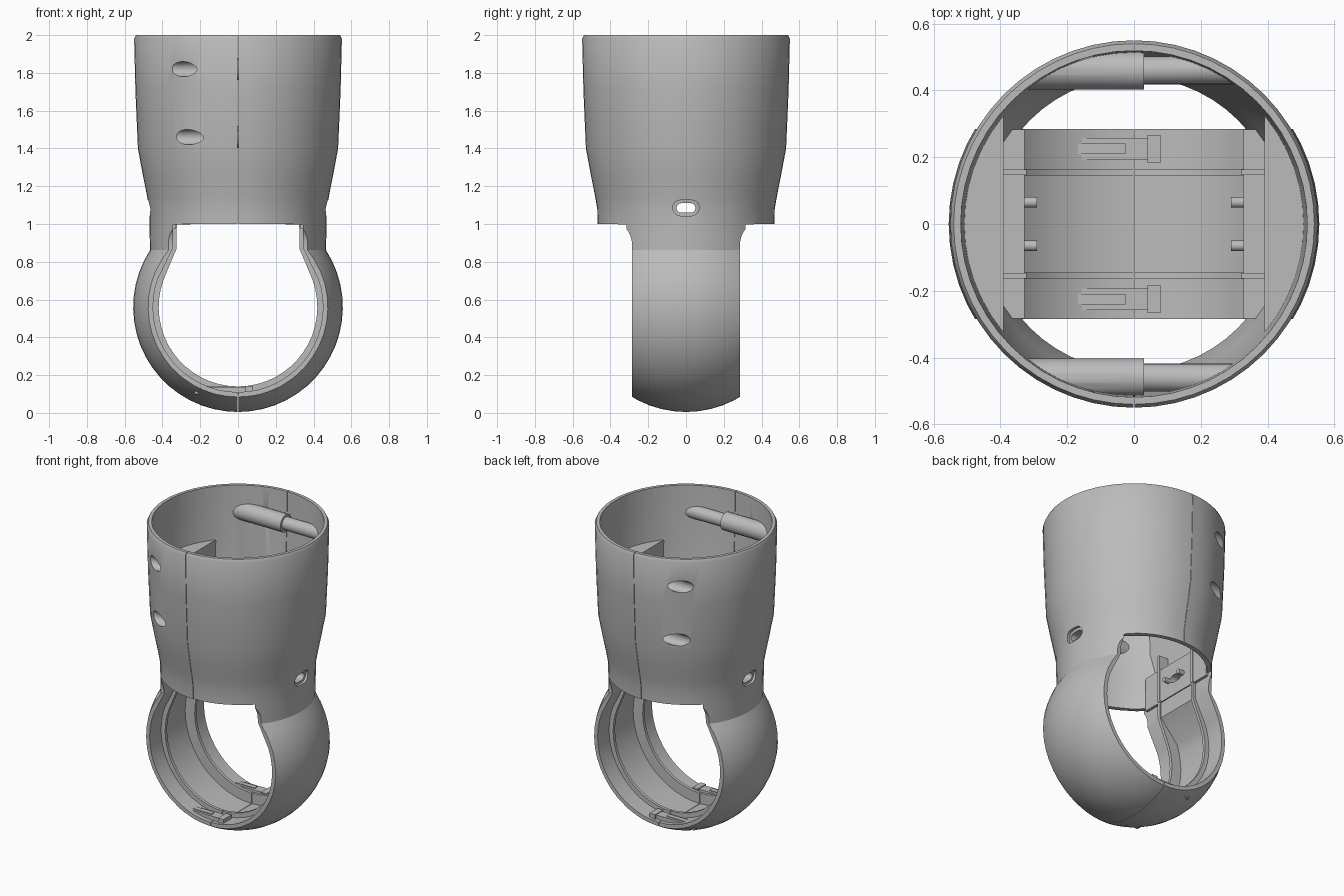
import bpy, bmesh, math
from mathutils import Matrix

cube = bpy.data.objects.get("Cube")
if cube:
    bpy.data.objects.remove(cube)

grey = bpy.data.materials.new("plain_grey")
grey.use_nodes = True
grey.diffuse_color = (0.5, 0.5, 0.5, 1)
grey.node_tree.nodes["Principled BSDF"].inputs["Base Color"].default_value = (0.5, 0.5, 0.5, 1)

RING_Z, BALL_R, HALF_Y = 0.56, 0.555, 0.285


def from_bmesh(name, bm):
    bmesh.ops.recalc_face_normals(bm, faces=bm.faces)
    mesh = bpy.data.meshes.new(name)
    bm.to_mesh(mesh)
    bm.free()
    mesh.materials.append(grey)
    ob = bpy.data.objects.new(name, mesh)
    bpy.context.collection.objects.link(ob)
    return ob


def lathe(name, profile, steps=56):
    """Closed solid of revolution; both profile ends are closed on the z axis."""
    bm = bmesh.new()
    pts = [(0, profile[0][1])] + profile + [(0, profile[-1][1])]
    verts = [bm.verts.new((r, 0, z)) for r, z in pts]
    edges = [bm.edges.new(pair) for pair in zip(verts, verts[1:])]
    bmesh.ops.spin(bm, geom=verts + edges, axis=(0, 0, 1), cent=(0, 0, 0),
                   angle=math.tau, steps=steps, use_duplicate=False)
    bmesh.ops.remove_doubles(bm, verts=bm.verts, dist=0.0005)
    return from_bmesh(name, bm)


def prism(name, outline, axis, low, high):
    """Extrude an outline along x (points are y, z) or along y (points are x, z)."""
    bm = bmesh.new()
    place = (lambda a, b: (low, a, b)) if axis == "x" else (lambda a, b: (a, low, b))
    face = bm.faces.new([bm.verts.new(place(a, b)) for a, b in outline])
    new = bmesh.ops.extrude_face_region(bm, geom=[face])["geom"]
    shift = (high - low, 0, 0) if axis == "x" else (0, high - low, 0)
    bmesh.ops.translate(bm, vec=shift, verts=[v for v in new if isinstance(v, bmesh.types.BMVert)])
    return from_bmesh(name, bm)


def box(name, x, y, z):
    return prism(name, [(y[0], z[0]), (y[1], z[0]), (y[1], z[1]), (y[0], z[1])], "x", *x)


def rod(name, radius, x0, x1, y, z):
    bm = bmesh.new()
    turn = Matrix.Translation(((x0 + x1) / 2, y, z)) @ Matrix.Rotation(math.pi / 2, 4, "Y")
    bmesh.ops.create_cone(bm, cap_ends=True, segments=24, radius1=radius, radius2=radius,
                          depth=x1 - x0, matrix=turn)
    return from_bmesh(name, bm)


def stadium(name, half_w, half_h, x0, x1):
    n, pts = 8, []
    for side, start in ((1, -90), (-1, 90)):
        for i in range(n + 1):
            a = math.radians(start + 180 * i / n)
            pts.append((side * (half_w - half_h) + half_h * math.cos(a), 1.085 + half_h * math.sin(a)))
    return prism(name, pts, "x", x0, x1)


def carve(ob, cutter, operation="DIFFERENCE"):
    mod = ob.modifiers.new("cut", "BOOLEAN")
    mod.operation, mod.solver, mod.object = operation, "EXACT", cutter
    cutter.hide_render = True
    bpy.context.view_layer.update()
    mesh = bpy.data.meshes.new_from_object(ob.evaluated_get(bpy.context.evaluated_depsgraph_get()))
    ob.modifiers.clear()
    ob.data = mesh


def bore(name, radius, half_x, y0, y1):
    """Round opening that straightens into a neck at the top."""
    pts = [(half_x, 0.997), (half_x, 0.87)]
    for i in range(33):
        a = math.radians(20 - 220 * i / 32)
        pts.append((radius * math.cos(a), RING_Z + radius * math.sin(a)))
    pts += [(-half_x, 0.87), (-half_x, 0.997)]
    return prism(name, pts, "y", y0, y1)


# Outer skin: ball below, neck and flared cup above
ball = []
for i in range(1, 19):
    a = math.radians(-90 + 123 * i / 18)
    ball.append((BALL_R * math.cos(a), RING_Z + BALL_R * math.sin(a)))
ball[0:0] = [(0.001, RING_Z - BALL_R)]
cup = [(0.468, 0.95), (0.47, 1.08), (0.482, 1.15), (0.502, 1.25), (0.53, 1.4),
       (0.543, 1.7), (0.55, 1.98), (0.54, 2.0)]
body = lathe("shell", ball + cup)

# Helper solids: cup hollow and a skin limit for inner parts
hollow = lathe("hollow", [(0.44, 0.99), (0.44, 1.1), (0.472, 1.25), (0.5, 1.4), (0.522, 2.1)])
limit = lathe("limit", [(0.45, 0.8), (0.455, 1.1), (0.487, 1.25), (0.515, 1.4), (0.533, 1.99)])

# Cut away the front and back of the ball, with filleted shoulders
side_cutters = []
for s in (-1, 1):
    pts = [(HALF_Y, -0.1)]
    for i in range(9):
        a = math.radians(180 - 90 * i / 8)
        pts.append((HALF_Y + 0.085 * (1 + math.cos(a)), 0.885 + 0.115 * math.sin(a)))
    pts += [(0.8, 1.0), (0.8, -0.1)]
    side_cutters.append(prism("side_cutter", [(s * y, z) for y, z in pts], "x", -1, 1))

# Openings through the ring; the narrow part left between them forms two ribs
cutters = [hollow] + side_cutters + [
    bore("bore", 0.42, 0.325, -0.7, 0.7),
    bore("front_step", 0.45, 0.345, -0.8, -0.165),
    bore("back_step", 0.45, 0.345, 0.165, 0.8),
    bore("middle_groove", 0.49, 0.335, -0.145, 0.145)]
slot = stadium("slot", 0.05, 0.025, -1, 1)
recesses = [stadium("recess", 0.07, 0.042, *sorted((s * 0.445, s * 0.7))) for s in (-1, 1)]
seam = box("seam", (-0.0015, 0.0015), (-1, 1), (-0.1, 2.1))

# Screw channels: wide head side on -x, narrow thread side on +x
parts, holes = [], []
for s, side in ((-1, "front"), (1, "back")):
    for z, level in ((1.82, "upper"), (1.46, "lower")):
        holes.append(rod("screw_hole", 0.04, -0.8, -0.13, s * 0.46, z))
        for label, r, x0, x1 in (("head", 0.058, -0.5, 0.03), ("thread", 0.042, 0.02, 0.5)):
            part = rod(f"{side}_{level}_{label}_channel", r, x0, x1, s * 0.46, z)
            carve(part, limit, "INTERSECT")
            if label == "head":
                carve(part, holes[-1])
            parts.append(part)

for cutter in cutters + recesses + [slot, seam] + holes:
    carve(body, cutter)
parts.append(body)

# Inner side blocks, ledges and locating pegs
for s, side in ((-1, "right"), (1, "left")):
    mount = box(f"{side}_mount_block", sorted((s * 0.328, s * 0.6)), (-0.283, 0.283), (0.975, 1.2))
    ledge = box(f"{side}_ledge", sorted((s * 0.39, s * 0.7)), (-0.6, 0.6), (1.15, 1.65))
    for part in (mount, ledge):
        carve(part, limit, "INTERSECT")
        carve(part, slot)
        parts.append(part)
    for y in (-0.065, 0.065):
        parts.append(rod(f"{side}_peg", 0.016, *sorted((s * 0.29, s * 0.35)), y, 1.085))
    for y in (-0.155, 0.155):
        parts.append(box(f"{side}_wall_rib", sorted((s * 0.322, s * 0.395)),
                         (y - 0.008, y + 0.008), (0.98, 1.3)))

# Snap clips at the bottom of the ring
for y, side in ((-0.225, "front"), (0.225, "back")):
    parts.append(box(f"{side}_clip_tongue", (-0.18, 0.07), (y - 0.032, y + 0.032), (0.1, 0.138)))
    parts.append(box(f"{side}_clip_inset", (-0.23, -0.025), (y - 0.016, y + 0.016), (0.1, 0.143)))
    parts.append(box(f"{side}_clip_catch", (0.04, 0.08), (y - 0.042, y + 0.042), (0.1, 0.143)))

for helper in cutters + recesses + holes + [slot, seam, limit]:
    bpy.data.objects.remove(helper)

# Smooth shading with crisp edges
bpy.ops.object.select_all(action="DESELECT")
for part in parts:
    part.select_set(True)
bpy.context.view_layer.objects.active = body
bpy.ops.object.shade_smooth_by_angle(angle=math.radians(30))
